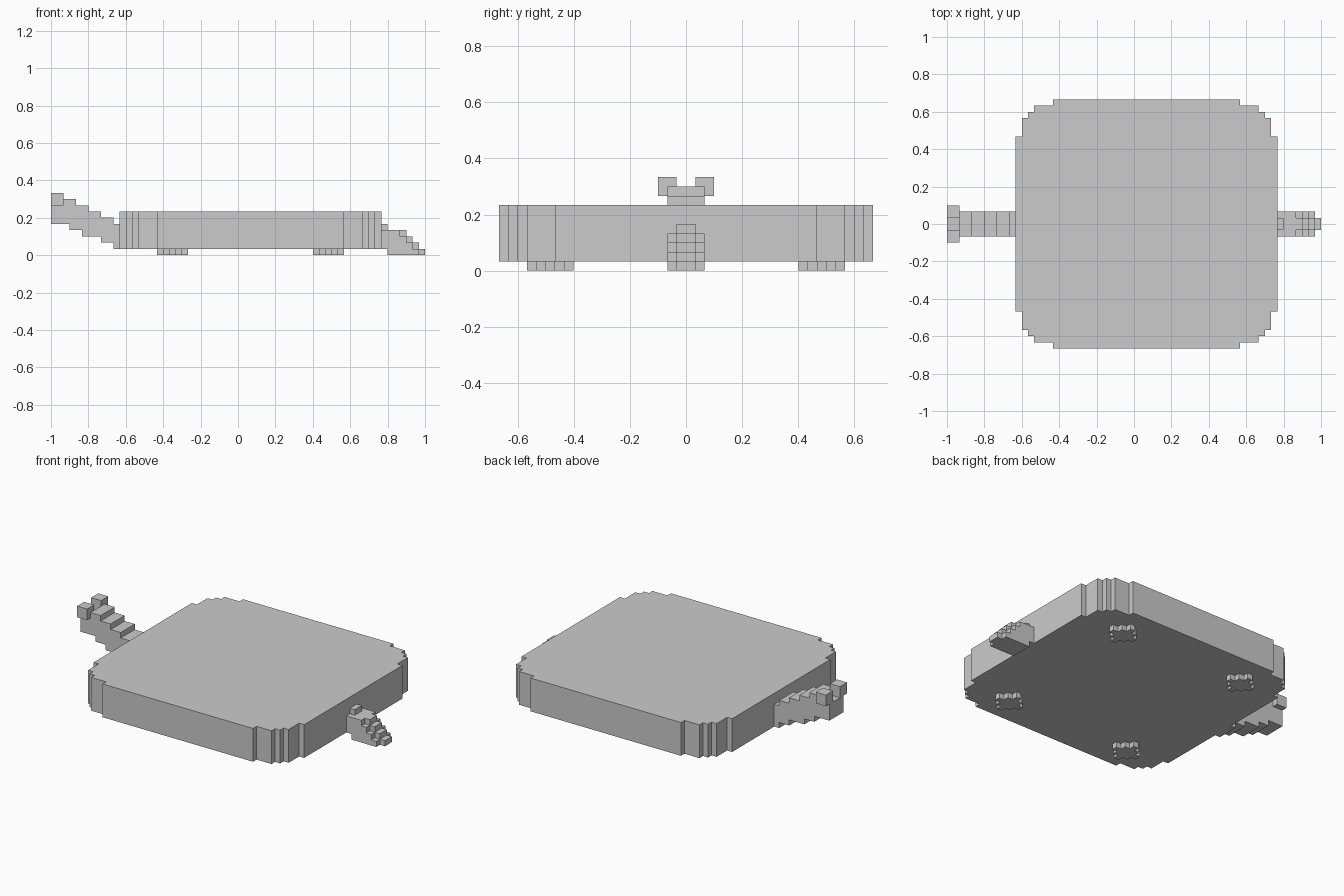
import bpy, bmesh
from mathutils import Vector

if "Cube" in bpy.data.objects:
    bpy.data.objects.remove(bpy.data.objects["Cube"])

U = 1 / 30  # one block


def prism(name, outline, lo, hi, axis="z"):
    """Extrude a blocky outline (in block units) along z, or an xz profile along y."""
    bm = bmesh.new()
    if axis == "z":
        pts = [Vector((a, b, lo)) for a, b in outline]
        step = Vector((0, 0, hi - lo))
    else:
        pts = [Vector((a, lo, b)) for a, b in outline]
        step = Vector((0, hi - lo, 0))
    face = bm.faces.new([bm.verts.new(p * U) for p in pts])
    ext = bmesh.ops.extrude_face_region(bm, geom=[face], use_keep_orig=True)
    verts = [v for v in ext["geom"] if isinstance(v, bmesh.types.BMVert)]
    bmesh.ops.translate(bm, verts=verts, vec=step * U)
    bmesh.ops.recalc_face_normals(bm, faces=bm.faces)
    mesh = bpy.data.meshes.new(name)
    bm.to_mesh(mesh)
    bm.free()
    obj = bpy.data.objects.new(name, mesh)
    bpy.context.collection.objects.link(obj)
    return obj


def stepped_ring(corner, cx, cy):
    """Mirror one stepped corner into a closed four-corner outline."""
    q1 = corner
    q2 = [(-x, y) for x, y in reversed(corner)]
    q3 = [(-x, -y) for x, y in corner]
    q4 = [(x, -y) for x, y in reversed(corner)]
    return [(x + cx, y + cy) for x, y in q1 + q2 + q3 + q4]


# Wide flat body with stair-stepped corners
corner = [(21, 14), (20, 14), (20, 17), (19, 17), (19, 18),
          (18, 18), (18, 19), (15, 19), (15, 20)]
prism("body", stepped_ring(corner, 2, 0), 1, 7)

# Four diamond-shaped block feet
diamond = [(2.5, .5), (1.5, .5), (1.5, 1.5), (.5, 1.5), (.5, 2.5)]
for side, y in (("front", -14.5), ("back", 14.5)):
    for end, x in (("left", -10.5), ("right", 14.5)):
        prism(f"foot_{side}_{end}", stepped_ring(diamond, x, y), 0, 1)

# Rising stair-stepped arm with a forked tip
arm = [(-30, 5), (-27, 5), (-27, 4), (-25, 4), (-25, 3), (-22, 3), (-22, 2),
       (-20, 2), (-20, 1), (-19, 1), (-19, 5), (-20, 5), (-20, 6), (-22, 6),
       (-22, 7), (-24, 7), (-24, 8), (-26, 8), (-26, 9), (-28, 9), (-28, 8),
       (-30, 8)]
prism("arm", arm, -2, 2, "y")
prong = [(-30, 8), (-28, 8), (-28, 10), (-30, 10)]
for name, y in (("prong_front", -3), ("prong_back", 1)):
    prism(name, prong, y, y + 2, "y")

# Descending nose: wide stepped sides with a narrow ridge along the middle
sides = [(24, 0), (29, 0), (29, 1), (28, 1), (28, 2), (27, 2), (27, 3),
         (26, 3), (26, 4), (23, 4), (23, 1), (24, 1)]
ridge = [(24, 0), (30, 0), (30, 1), (29, 1), (29, 2), (28, 2), (28, 3),
         (27, 3), (27, 4), (24, 4), (24, 5), (23, 5), (23, 1), (24, 1)]
prism("nose_sides", sides, -2, 2, "y")
prism("nose_ridge", ridge, -1, 1, "y")
